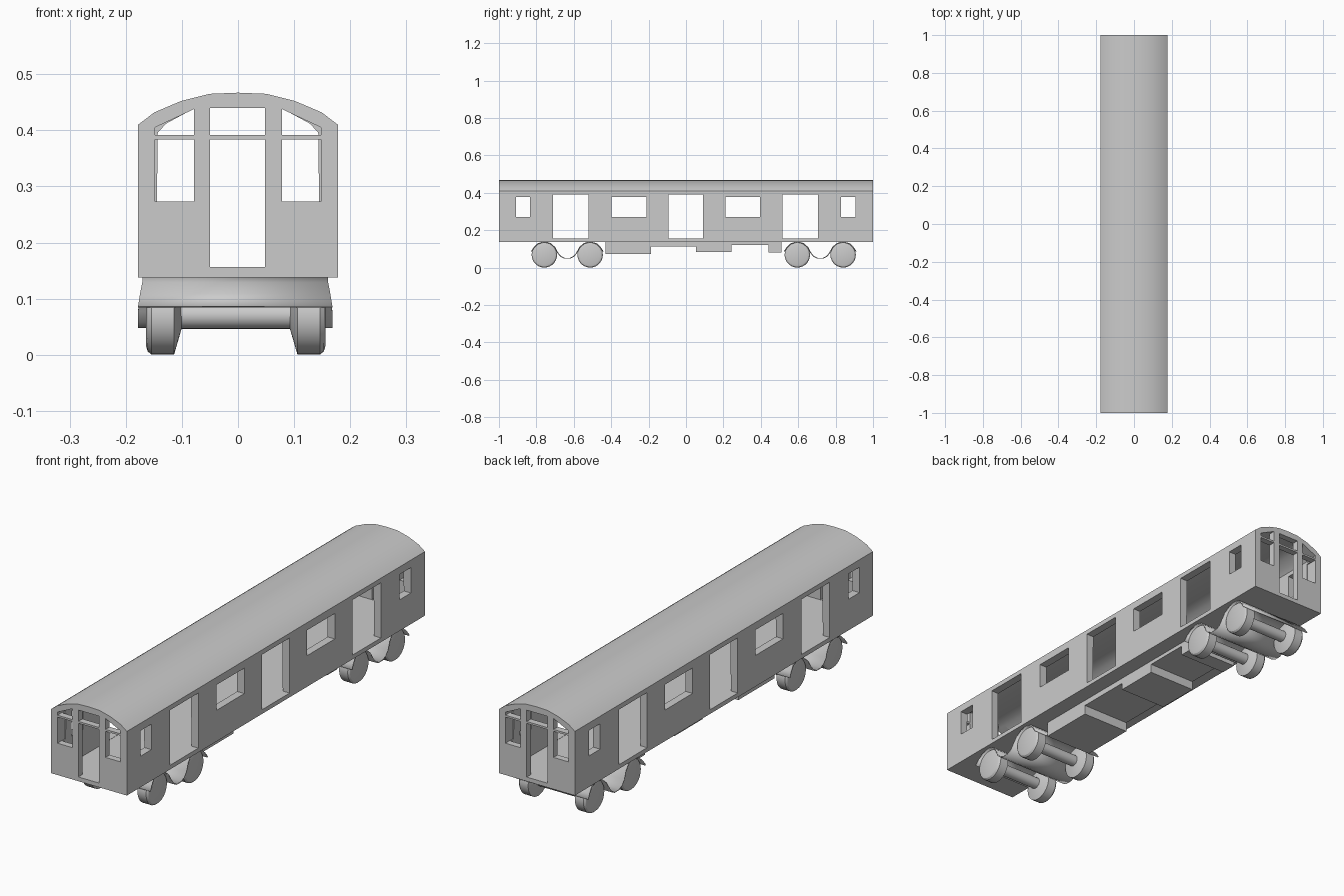
import bpy, bmesh, math
from mathutils import Matrix, Vector

if "Cube" in bpy.data.objects:
    bpy.data.objects.remove(bpy.data.objects["Cube"])


def finish(bm, name, smooth=True):
    bmesh.ops.recalc_face_normals(bm, faces=bm.faces[:])
    me = bpy.data.meshes.new(name)
    bm.to_mesh(me)
    bm.free()
    ob = bpy.data.objects.new(name, me)
    bpy.context.collection.objects.link(ob)
    bpy.ops.object.select_all(action='DESELECT')
    ob.select_set(True)
    bpy.context.view_layer.objects.active = ob
    if smooth:
        bpy.ops.object.shade_smooth_by_angle(angle=math.radians(30))
    return ob


def prism(bm, pts, y0, y1):
    """Closed x-z profile extruded along y."""
    a = [bm.verts.new((x, y0, z)) for x, z in pts]
    b = [bm.verts.new((x, y1, z)) for x, z in pts]
    n = len(pts)
    bm.faces.new(a)
    bm.faces.new(b[::-1])
    for i in range(n):
        j = (i + 1) % n
        bm.faces.new((a[i], b[i], b[j], a[j]))


def rect(x0, x1, z0, z1):
    return [(x0, z0), (x1, z0), (x1, z1), (x0, z1)]


def mirrored(half):
    """Right half profile, bottom to top centre, completed on the left."""
    return half + [(-x, z) for x, z in reversed(half) if x > 0]


def cut(target, cutter):
    cutter.hide_render = True
    mod = target.modifiers.new("cut", 'BOOLEAN')
    mod.operation = 'DIFFERENCE'
    mod.solver = 'EXACT'
    mod.object = cutter
    bpy.ops.object.select_all(action='DESELECT')
    target.select_set(True)
    bpy.context.view_layer.objects.active = target
    bpy.ops.object.modifier_apply(modifier=mod.name)
    bpy.data.objects.remove(cutter, do_unlink=True)


# Carriage body: arched shell
bm = bmesh.new()
prism(bm, mirrored([(.178, .138), (.178, .410), (.149, .432), (.102, .452),
                    (.05, .465), (0, .467)]), -1, 1)
body = finish(bm, "carriage_body", False)

# Hollow interior
bm = bmesh.new()
prism(bm, mirrored([(.146, .155), (.143, .396), (.128, .412), (.08, .438),
                    (.04, .445), (0, .446)]), -.972, .972)
cut(body, finish(bm, "interior_cutter", False))

# Side doors and windows, end doors and end windows
bm = bmesh.new()
DOOR, WINDOW = (.156, .39), (.27, .378)
for y0, y1, (z0, z1) in [(-.91, -.835, WINDOW), (-.71, -.52, DOOR), (-.397, -.212, WINDOW),
                         (-.093, .092, DOOR), (.21, .395, WINDOW), (.515, .705, DOOR),
                         (.83, .906, WINDOW)]:
    prism(bm, rect(-.3, .3, z0, z1), y0, y1)
for y0, y1 in [(-1.1, -.95), (.95, 1.1)]:
    prism(bm, rect(-.05, .048, .156, .384), y0, y1)
    prism(bm, rect(-.05, .048, .392, .44), y0, y1)
    for s in (-1, 1):
        prism(bm, rect(s * .078, s * .148, .273, .384), y0, y1)
        prism(bm, [(s * .078, .392), (s * .148, .392), (s * .148, .405), (s * .078, .438)], y0, y1)
bmesh.ops.recalc_face_normals(bm, faces=bm.faces[:])
cut(body, finish(bm, "opening_cutter", False))
body.select_set(True)
bpy.ops.object.shade_smooth_by_angle(angle=math.radians(20))

# Equipment boxes below the floor
for i, (y0, y1, z) in enumerate([(-.43, -.187, .073), (-.187, .053, .114), (.053, .242, .084),
                                 (.242, .44, .122), (.44, .51, .08)]):
    bm = bmesh.new()
    prism(bm, rect(-.115, .11, z, .139), y0, y1)
    finish(bm, f"underfloor_box_{i + 1}", False)


def wheel(name, side, y):
    bm = bmesh.new()
    prof = [(.160, 0), (.160, .052), (.157, .062), (.150, .068), (.110, .068), (.096, .02), (.096, 0)]
    vs = [bm.verts.new((side * x - .004, y, .068 + r)) for x, r in prof]
    es = [bm.edges.new(p) for p in zip(vs, vs[1:])]
    bmesh.ops.spin(bm, geom=vs + es, cent=(0, y, .068), axis=(1, 0, 0),
                   angle=math.tau, steps=28)
    bmesh.ops.remove_doubles(bm, verts=bm.verts[:], dist=1e-5)
    finish(bm, name)


def bogie_frame(name, yc):
    """Wide sheet arching over both wheels and dipping between them."""
    half = [(.192, .086), (.178, .107), (.158, .127), (.1225, .138), (.09, .129),
            (.066, .108), (.05, .078), (.035, .06), (.015, .05)]
    path = [(-y, z) for y, z in half] + half[::-1]
    bm = bmesh.new()
    rows = []
    for y, z in path:
        w = .173 - .008 * max(0, min(1, (z - .09) / .04))
        rows.append([bm.verts.new((s * w - .005, yc + y, z)) for s in (-1, 1)])
    for a, b in zip(rows, rows[1:]):
        bm.faces.new((a[0], a[1], b[1], b[0]))
    ob = finish(bm, name)
    mod = ob.modifiers.new("thickness", 'SOLIDIFY')
    mod.thickness = .005
    mod.offset = 0


# Two bogies, each with a frame, four wheels and two axles
for tag, yc in (("front", -.635), ("rear", .7175)):
    bogie_frame(f"{tag}_bogie_frame", yc)
    for k, dy in enumerate((-.1225, .1225)):
        y = yc + dy
        for side, label in ((-1, "left"), (1, "right")):
            wheel(f"{tag}_{label}_wheel_{k + 1}", side, y)
        bm = bmesh.new()
        bmesh.ops.create_cone(bm, cap_ends=True, segments=20, radius1=.024, radius2=.024, depth=.22,
                              matrix=Matrix.Translation(Vector((-.004, y, .07)))
                              @ Matrix.Rotation(math.pi / 2, 4, 'Y'))
        finish(bm, f"{tag}_axle_{k + 1}")
